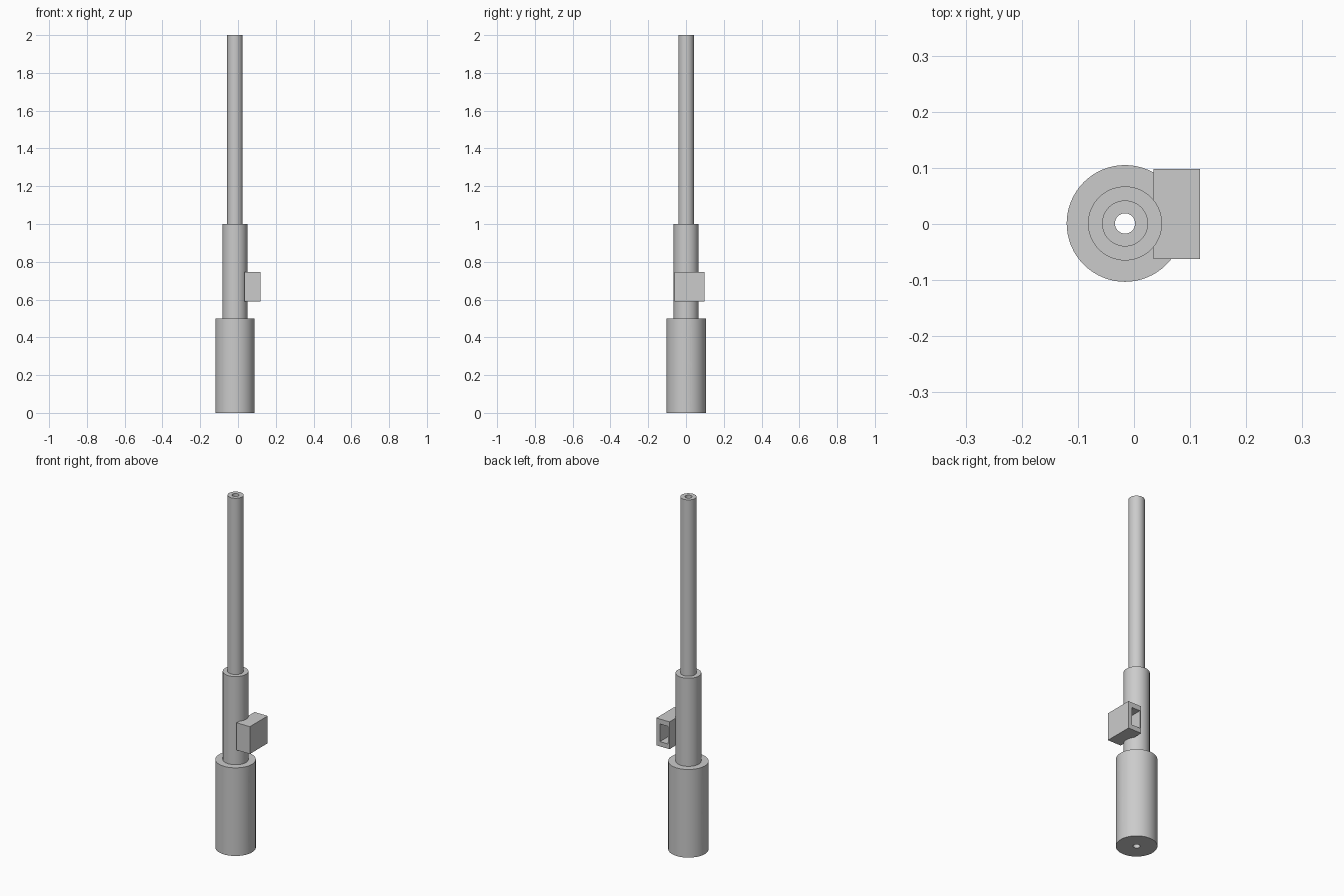
import bpy, bmesh, math
from mathutils import Vector

if "Cube" in bpy.data.objects:
    bpy.data.objects.remove(bpy.data.objects["Cube"])

AX, AY = -0.016, 0.001   # barrel axis
SEG = 64

grey = bpy.data.materials.new("plain grey")
grey.diffuse_color = (0.6, 0.6, 0.6, 1)
grey.use_nodes = True
grey.node_tree.nodes["Principled BSDF"].inputs["Base Color"].default_value = grey.diffuse_color


def add_object(name, bm):
    bmesh.ops.recalc_face_normals(bm, faces=bm.faces[:])
    mesh = bpy.data.meshes.new(name)
    bm.to_mesh(mesh)
    bm.free()
    mesh.materials.append(grey)
    ob = bpy.data.objects.new(name, mesh)
    bpy.context.collection.objects.link(ob)
    return ob


def lathe(name, profile):
    """Closed ring profile (radius, z) turned about the barrel axis."""
    bm = bmesh.new()
    rings = []
    for i in range(SEG):
        a = 2 * math.pi * i / SEG
        rings.append([bm.verts.new((AX + r * math.cos(a), AY + r * math.sin(a), z))
                      for r, z in profile])
    n = len(profile)
    for i in range(SEG):
        p, q = rings[i], rings[(i + 1) % SEG]
        for j in range(n):
            k = (j + 1) % n
            bm.faces.new((p[j], q[j], q[k], p[k]))
    return add_object(name, bm)


def box(name, lo, hi):
    bm = bmesh.new()
    bmesh.ops.create_cube(bm, size=1)
    lo, hi = Vector(lo), Vector(hi)
    for v in bm.verts:
        v.co = (lo + hi) / 2 + Vector(c * s for c, s in zip(v.co, hi - lo))
    return add_object(name, bm)


def cross_pin(name, x0, x1, z, r):
    """Cylinder along x, used for drilling."""
    bm = bmesh.new()
    bmesh.ops.create_cone(bm, cap_ends=True, segments=32, radius1=r, radius2=r, depth=x1 - x0)
    for v in bm.verts:
        x, y, d = v.co
        v.co = ((x0 + x1) / 2 + d, AY + y, z + x)
    return add_object(name, bm)


def cut(ob, cutters):
    bpy.context.view_layer.objects.active = ob
    for c in cutters:
        c.hide_render = True
        m = ob.modifiers.new("cut", 'BOOLEAN')
        m.operation, m.solver, m.object = 'DIFFERENCE', 'EXACT', c
        bpy.ops.object.modifier_apply(modifier=m.name)


# Stepped barrel: wide drilled end, middle sleeve, thin tube, bored through
BORE = 0.018
barrel = lathe("barrel", [(BORE, 0), (0.104, 0), (0.104, 0.5), (0.066, 0.5),
                          (0.066, 1.0), (0.041, 1.0), (0.041, 2.0), (BORE, 2.0)])

# Side block with a pocket open at the back and a hole on its outer face
block = box("side_block", (0.035, -0.062, 0.59), (0.118, 0.098, 0.745))

vents = [cross_pin("vent_cutter", -0.3, 0.3, z, 0.03) for z in (0.085, 0.252, 0.42)]
port = cross_pin("port_cutter", AX, 0.3, 0.667, 0.028)
pocket = box("pocket_cutter", (0.043, -0.035, 0.617), (0.095, 0.2, 0.717))

cut(barrel, vents + [port])
cut(block, [pocket, port])

for c in vents + [port, pocket]:
    bpy.data.objects.remove(c)

# Smooth round surfaces, sharp rims
for ob in (barrel, block):
    bpy.ops.object.select_all(action='DESELECT')
    ob.select_set(True)
    bpy.context.view_layer.objects.active = ob
    bpy.ops.object.shade_smooth_by_angle(angle=math.radians(30))
